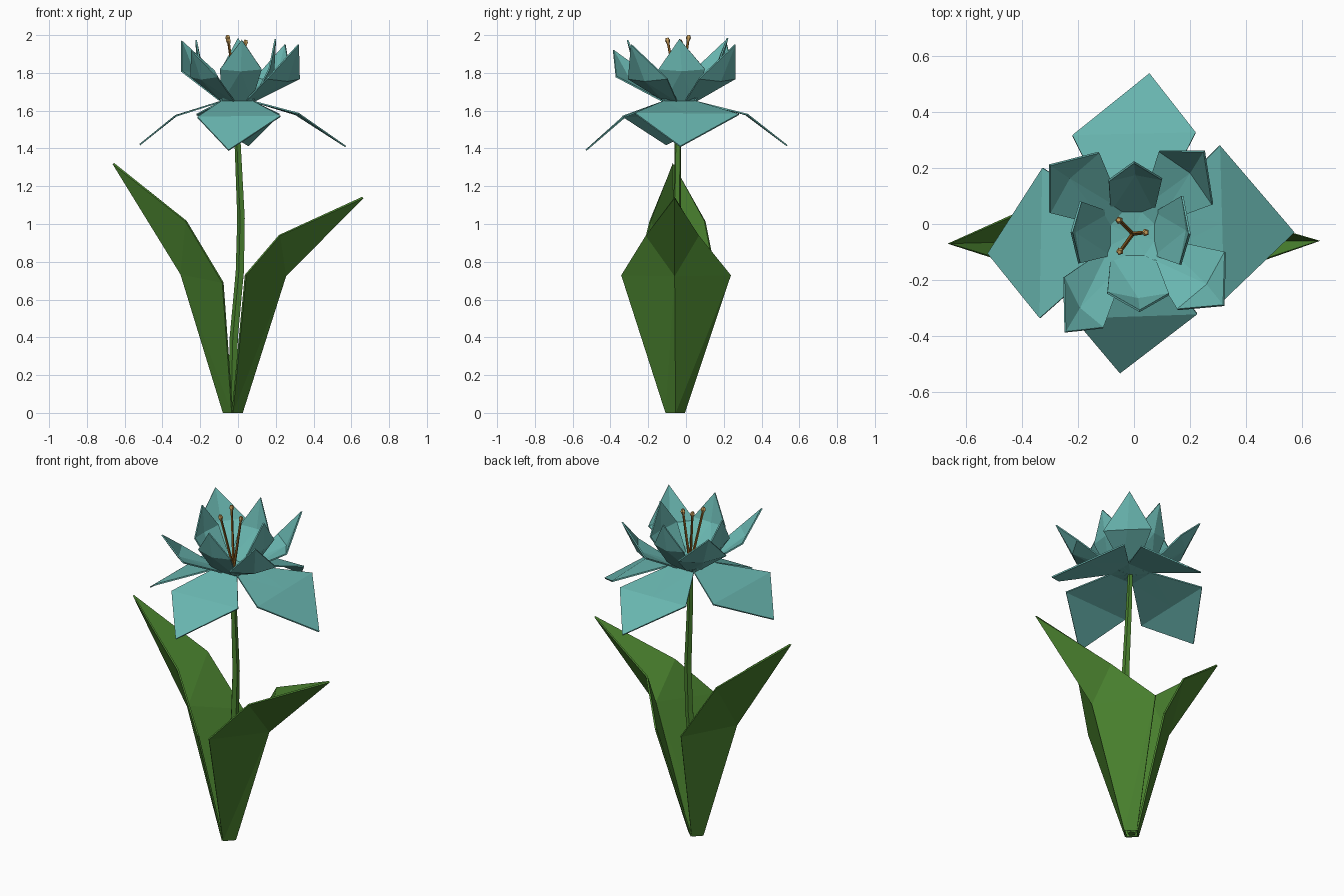
import bpy, bmesh
from mathutils import Vector as V

if "Cube" in bpy.data.objects:
    bpy.data.objects.remove(bpy.data.objects["Cube"])


def material(name, rgb):
    m = bpy.data.materials.new(name)
    m.diffuse_color = (*rgb, 1)
    m.use_nodes = True
    m.node_tree.nodes["Principled BSDF"].inputs["Base Color"].default_value = m.diffuse_color
    return m


TEAL = material("petal teal", (0.141, 0.468, 0.434))
GREEN = material("leaf green", (0.066, 0.216, 0.027))
BROWN = material("filament brown", (0.30, 0.13, 0.02))
GOLD = material("anther gold", (0.56, 0.33, 0.10))
CENTRE = V((-0.005, -0.035, 1.64))


def mesh_object(name, verts, faces, mat, thickness=0):
    me = bpy.data.meshes.new(name)
    me.from_pydata([tuple(v) for v in verts], [], faces)
    bm = bmesh.new()
    bm.from_mesh(me)
    bmesh.ops.recalc_face_normals(bm, faces=bm.faces)
    bm.to_mesh(me)
    bm.free()
    me.materials.append(mat)
    ob = bpy.data.objects.new(name, me)
    bpy.context.collection.objects.link(ob)
    if thickness:
        s = ob.modifiers.new("thickness", 'SOLIDIFY')
        s.thickness = thickness
        s.offset = 0
    return ob


def petal(name, side_a, side_b, tip, half_base, cup):
    """Pointed petal from the flower centre: narrow base, two side corners, tip."""
    a, b, t = V(side_a), V(side_b), V(tip)
    mid = (a + b) / 2
    out = V((mid.x - CENTRE.x, mid.y - CENTRE.y, 0)).normalized()
    if abs(abs(out.x) - abs(out.y)) > 0.5:      # snap axis petals to the square base
        out = V((round(out.x), round(out.y), 0))
    perp = V((-out.y, out.x, 0))
    if (a - b).dot(perp) < 0:
        perp = -perp
    base = CENTRE + out * 0.08 + V((0, 0, 0.01))
    mid += out * cup - V((0, 0, cup * 0.5))
    verts = [CENTRE, base + perp * half_base, base - perp * half_base, a, mid, b, t]
    faces = [(0, 1, 2), (1, 3, 4), (1, 4, 2), (2, 4, 5), (3, 6, 4), (4, 6, 5)]
    mesh_object(name, verts, faces, TEAL, 0.008)


def tube(name, path, radii, sides, mat):
    """Faceted tube swept along a path, closed at both ends."""
    from math import cos, sin, tau
    pts = [V(p) for p in path]
    verts, faces = [], []
    axis = (pts[-1] - pts[0]).normalized()
    u = axis.cross(V((0, 1, 0))).normalized()
    w = axis.cross(u)
    for p, r in zip(pts, radii):
        verts += [p + (u * cos(tau * i / sides) + w * sin(tau * i / sides)) * r
                  for i in range(sides)]
    for k in range(len(pts) - 1):
        for i in range(sides):
            j = (i + 1) % sides
            faces.append((k * sides + i, k * sides + j,
                          (k + 1) * sides + j, (k + 1) * sides + i))
    n = len(verts)
    faces += [tuple(range(sides)), tuple(range(n - sides, n))]
    return mesh_object(name, verts, faces, mat)


def leaf(name, keel_base, keel, edge_x, edge_z, edge_y, top_x, top_z, top_y, tip):
    """Keeled leaf: two side edges folded around an outer keel."""
    verts = [(-0.03, -0.105, 0), (keel_base, -0.055, 0), (-0.03, -0.01, 0),
             (edge_x, edge_y[0], edge_z), keel, (edge_x, edge_y[1], edge_z),
             (top_x, top_y[0], top_z), (top_x, top_y[1], top_z), tip]
    faces = [(0, 1, 4), (0, 4, 3), (1, 2, 5), (1, 5, 4),
             (3, 4, 6), (4, 5, 7), (4, 8, 6), (4, 7, 8)]
    mesh_object(name, verts, faces, GREEN, 0.01)


# Drooping outer petals
petal("outer_petal_right", (0.305, 0.28, 1.58), (0.32, -0.27, 1.585), (0.57, -0.03, 1.41), 0.08, 0)
petal("outer_petal_left", (-0.325, 0.2, 1.575), (-0.335, -0.335, 1.57), (-0.52, -0.105, 1.42), 0.08, 0)
petal("outer_petal_back", (-0.22, 0.315, 1.58), (0.22, 0.325, 1.58), (0.055, 0.535, 1.415), 0.08, 0)
petal("outer_petal_front", (-0.215, -0.335, 1.565), (0.225, -0.32, 1.57), (-0.05, -0.53, 1.39), 0.08, 0)

# Spreading diagonal petals
petal("middle_petal_back_right", (0.09, 0.26, 1.77), (0.28, 0.07, 1.77), (0.25, 0.26, 1.95), 0.04, 0.025)
petal("middle_petal_front_right", (0.325, -0.1, 1.77), (0.155, -0.305, 1.77), (0.32, -0.29, 1.95), 0.04, 0.025)
petal("middle_petal_back_left", (-0.125, 0.255, 1.81), (-0.30, 0.04, 1.81), (-0.30, 0.21, 1.97), 0.04, 0.025)
petal("middle_petal_front_left", (-0.25, -0.19, 1.78), (-0.11, -0.37, 1.78), (-0.245, -0.385, 1.92), 0.04, 0.025)

# Upright inner petals
petal("inner_petal_back", (-0.09, 0.155, 1.82), (0.1, 0.16, 1.82), (0.0, 0.22, 1.985), 0.078, 0.02)
petal("inner_petal_front", (-0.095, -0.245, 1.82), (0.125, -0.25, 1.82), (0.02, -0.31, 1.975), 0.078, 0.02)
petal("inner_petal_left", (-0.19, 0.08, 1.82), (-0.195, -0.14, 1.82), (-0.222, -0.03, 1.975), 0.078, 0.02)
petal("inner_petal_right", (0.172, 0.1, 1.82), (0.165, -0.145, 1.82), (0.198, -0.035, 1.98), 0.078, 0.02)

# Stamens: filament with a small anther on top
for i, (x, y, z) in enumerate([(-0.055, 0.015, 2.0), (-0.052, -0.1, 1.985), (0.043, -0.03, 1.975)]):
    tip = V((x, y, z))
    neck = tip + (CENTRE - tip).normalized() * 0.035
    tube(f"filament_{i + 1}", [CENTRE, neck], [0.008, 0.007], 5, BROWN)
    tube(f"anther_{i + 1}", [neck, neck.lerp(tip, 0.6), tip], [0.007, 0.014, 0.008], 5, GOLD)

# Stem
tube("stem", [(-0.03, -0.055, 0), (-0.02, -0.055, 0.4), (0.012, -0.05, 0.75),
              (0.018, -0.047, 1.03), (0.0, -0.043, 1.42), (-0.005, -0.037, 1.645)],
     [0.024, 0.024, 0.024, 0.022, 0.018, 0.014], 5, GREEN)

# Leaves
leaf("leaf_right", 0.02, (0.25, -0.06, 0.725), 0.04, 0.73, (-0.34, 0.235),
     0.22, 0.94, (-0.21, 0.065), (0.66, -0.06, 1.14))
leaf("leaf_left", -0.075, (-0.3, -0.06, 0.735), -0.08, 0.69, (-0.27, 0.165),
     -0.275, 1.015, (-0.19, 0.1), (-0.66, -0.07, 1.32))
